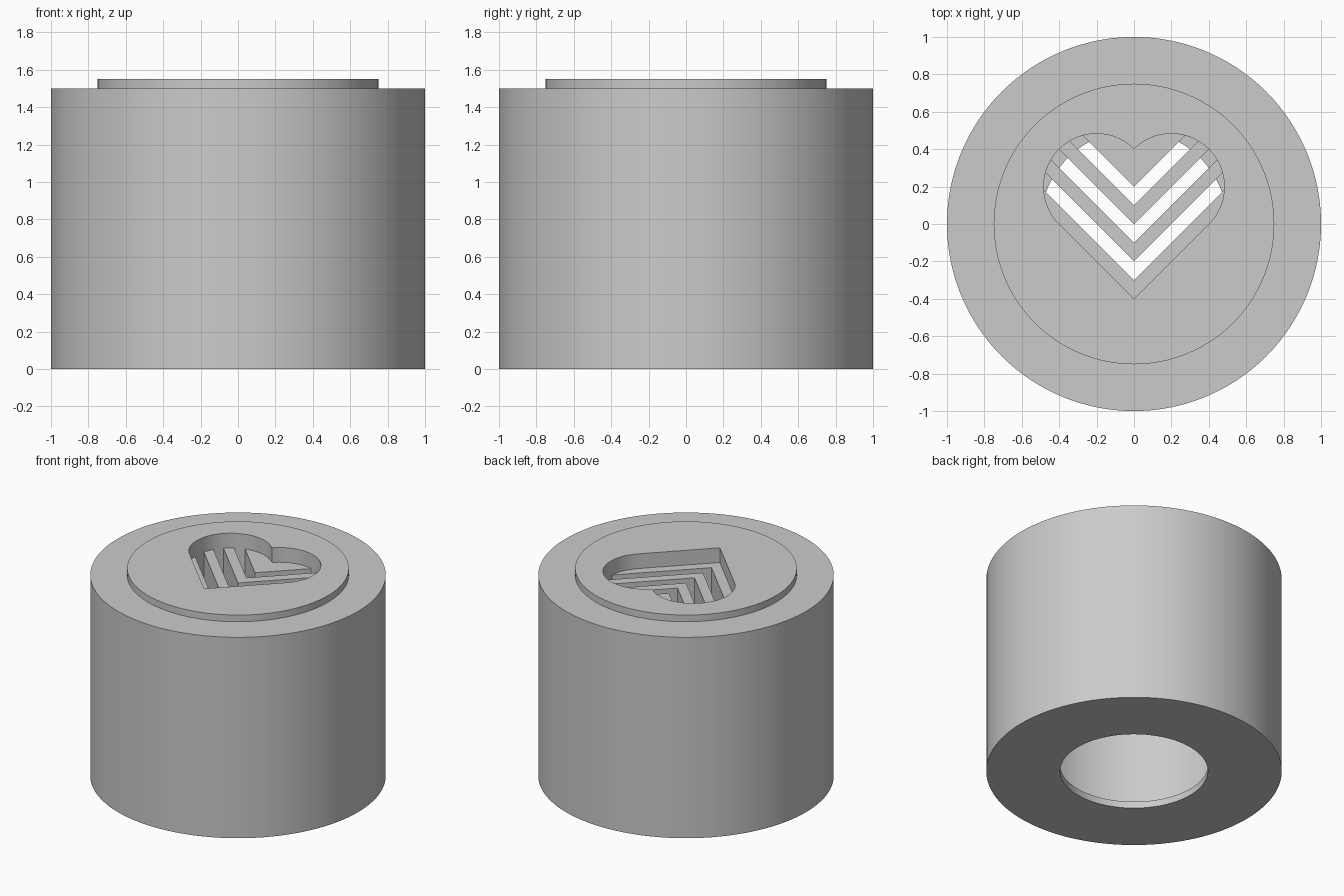
import bpy, bmesh, math
from mathutils import Matrix, Vector

cube = bpy.data.objects.get("Cube")
if cube:
    bpy.data.objects.remove(cube)

SEGMENTS = 128
TOP, SHOULDER, FLOOR, CEILING = 1.55, 1.5, 1.44, 1.2


def new_object(name, bm):
    bmesh.ops.recalc_face_normals(bm, faces=bm.faces)
    mesh = bpy.data.meshes.new(name)
    bm.to_mesh(mesh)
    bm.free()
    obj = bpy.data.objects.new(name, mesh)
    bpy.context.collection.objects.link(obj)
    return obj


def lathe(name, profile):
    """Spin an (r, z) profile around the z axis."""
    bm = bmesh.new()
    verts = [bm.verts.new((r, 0, z)) for r, z in profile]
    edges = [bm.edges.new(pair) for pair in zip(verts, verts[1:])]
    bmesh.ops.spin(bm, geom=verts + edges, cent=(0, 0, 0), axis=(0, 0, 1),
                   angle=math.tau, steps=SEGMENTS, use_duplicate=False)
    bmesh.ops.remove_doubles(bm, verts=bm.verts, dist=1e-4)
    return new_object(name, bm)


def prisms(name, outlines, low, high):
    """Extrude flat outlines from one height to another."""
    bm = bmesh.new()
    for outline in outlines:
        face = bm.faces.new([bm.verts.new((x, y, low)) for x, y in outline])
        up = bmesh.ops.extrude_face_region(bm, geom=[face])["geom"]
        bmesh.ops.translate(bm, vec=(0, 0, high - low),
                            verts=[v for v in up if isinstance(v, bmesh.types.BMVert)])
    obj = new_object(name, bm)
    obj.hide_render = True
    return obj


def boolean(obj, cutter, operation):
    """Apply a boolean to the mesh of obj."""
    mod = obj.modifiers.new("cut", "BOOLEAN")
    mod.operation, mod.object, mod.solver = operation, cutter, "EXACT"
    bpy.context.view_layer.update()
    graph = bpy.context.evaluated_depsgraph_get()
    mesh = bpy.data.meshes.new_from_object(obj.evaluated_get(graph))
    obj.modifiers.clear()
    obj.data = mesh


# Hollow round body with a raised disc on top and a lipped hole below
body = lathe("hollow_body", [
    (0, TOP), (0.75, TOP), (0.75, SHOULDER), (1, SHOULDER), (1, 0), (0.5, 0),
    (0.5, 0.05), (0.75, 0.05), (0.75, CEILING), (0, CEILING)])

# Heart outline: half of a tilted square with a semicircle on its upper side
steps = 40
radius = 0.2 * math.sqrt(2)
right = [(0, -0.4)]
for i in range(steps):
    a = math.radians(-45 + 180 * i / steps)
    right.append((0.2 + radius * math.cos(a), 0.2 + radius * math.sin(a)))
heart = right + [(0, 0.4)] + [(-x, y) for x, y in reversed(right[1:])]

# Chevron slots, kept inside the heart
chevrons = [[(0, y), (1, y + 1), (1, y + 1.1), (0, y + 0.1), (-1, y + 1.1), (-1, y + 1)]
            for y in (-0.3, -0.1, 0.1)]
recess = prisms("heart_recess_cutter", [heart], FLOOR, TOP + 0.1)
deep_heart = prisms("deep_heart_cutter", [heart], CEILING - 0.2, TOP + 0.2)
slots = prisms("chevron_slot_cutter", chevrons, CEILING - 0.1, FLOOR + 0.03)
boolean(slots, deep_heart, "INTERSECT")
boolean(body, recess, "DIFFERENCE")
boolean(body, slots, "DIFFERENCE")
for cutter in (recess, deep_heart, slots):
    bpy.data.objects.remove(cutter)

# Single grey finish
grey = bpy.data.materials.new("plain_grey")
grey.use_nodes = True
grey.diffuse_color = (0.6, 0.6, 0.6, 1)
grey.node_tree.nodes["Principled BSDF"].inputs["Base Color"].default_value = (0.6, 0.6, 0.6, 1)
body.data.materials.clear()
body.data.materials.append(grey)

bpy.ops.object.select_all(action="DESELECT")
body.select_set(True)
bpy.context.view_layer.objects.active = body
bpy.ops.object.shade_smooth_by_angle(angle=math.radians(30))
